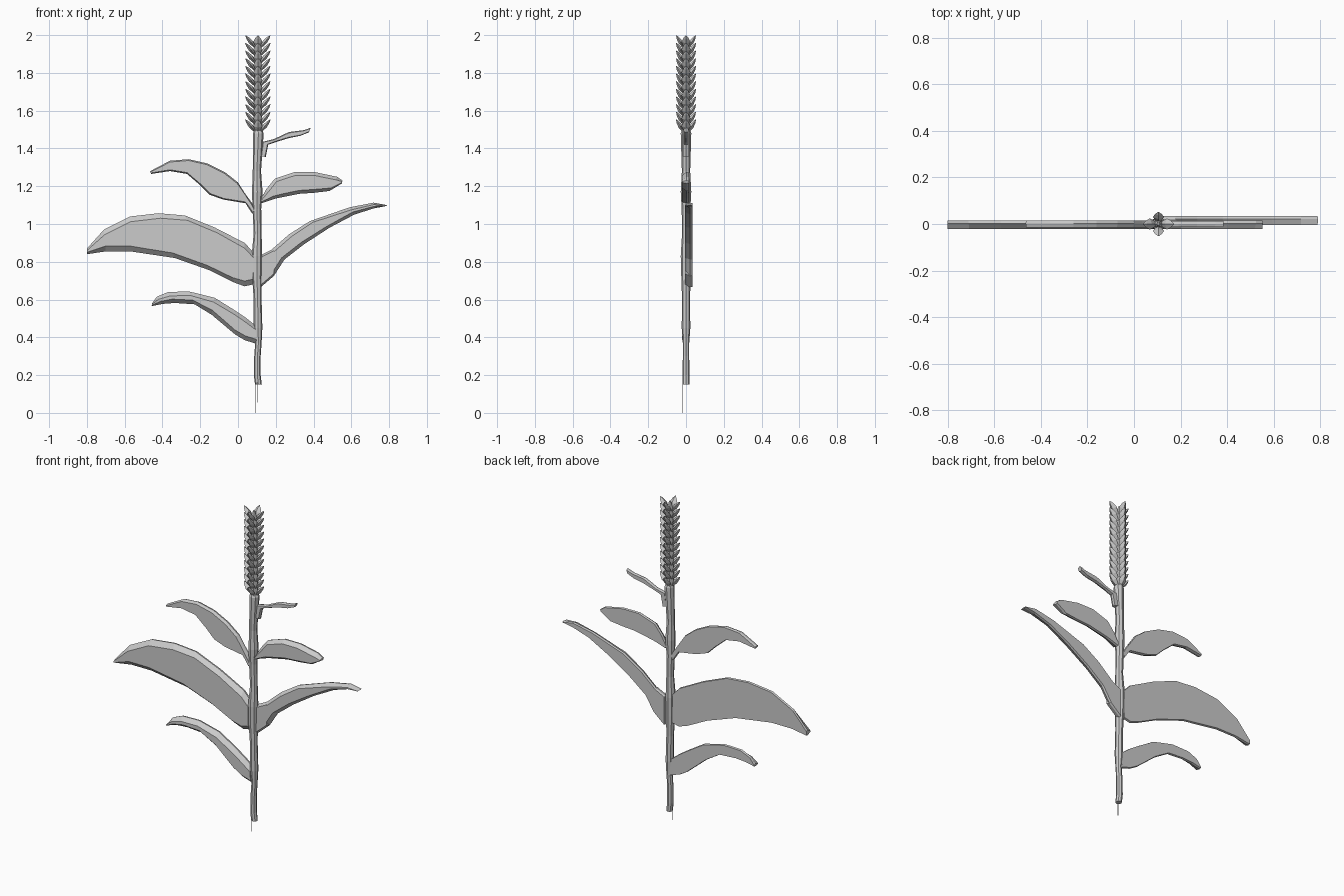
import bpy, bmesh, math
from mathutils import Vector, Matrix

CX = 0.105  # x of the stalk


def finish(bm, name):
    bmesh.ops.recalc_face_normals(bm, faces=bm.faces)
    me = bpy.data.meshes.new(name)
    bm.to_mesh(me)
    bm.free()
    ob = bpy.data.objects.new(name, me)
    bpy.context.collection.objects.link(ob)
    return ob


def loft(bm, rings):
    """Skin closed rings of equal point count and cap both ends."""
    loops = [[bm.verts.new(p) for p in r] for r in rings]
    n = len(loops[0])
    for a, b in zip(loops, loops[1:]):
        for i in range(n):
            bm.faces.new((a[i], a[(i + 1) % n], b[(i + 1) % n], b[i]))
    bm.faces.new(loops[0])
    bm.faces.new(loops[-1][::-1])


def leaf(name, top, bottom, y_back, y_front, bevel):
    """Flat slab leaf from paired upper and lower edges, bevelled to the front."""
    bm = bmesh.new()

    def ring(y, inset):
        up, low = [], []
        for t, b in zip(top, bottom):
            t, b = Vector((t[0], y, t[1])), Vector((b[0], y, b[1]))
            d = b - t
            d = d.normalized() * min(inset, d.length * 0.35)
            up.append(t + d)
            low.append(b - d)
        return up + low[::-1]

    loft(bm, [ring(y_back, 0.003), ring(y_back - 0.012, 0), ring(y_front, bevel)])
    return finish(bm, name)


def tube(bm, path, sides):
    """path: (x, y, z, radius)"""
    loft(bm, [[(x + r * math.cos(2 * math.pi * k / sides),
                y + r * math.sin(2 * math.pi * k / sides), z)
               for k in range(sides)] for x, y, z, r in path])


# Stalk, slightly knobbly
bm = bmesh.new()
tube(bm, [(0.108, 0, 0.15, 0.018), (0.102, 0, 0.20, 0.018), (0.103, 0, 0.30, 0.017),
          (0.108, 0, 0.37, 0.017), (0.106, 0, 0.45, 0.023), (0.104, 0, 0.60, 0.021),
          (0.100, 0, 0.72, 0.025), (0.100, 0, 0.83, 0.028), (0.104, 0, 0.95, 0.021),
          (0.100, 0, 1.08, 0.023), (0.102, 0, 1.17, 0.028), (0.100, 0, 1.28, 0.022),
          (0.104, 0, 1.38, 0.025), (0.108, 0, 1.48, 0.028), (CX, 0, 1.51, 0.018)], 8)
finish(bm, "stalk")

# Hair-thin roots
bm = bmesh.new()
for x in (0.094, 0.101):
    tube(bm, [(x, -0.017, 0, 0.0006), (x, -0.017, 0.16, 0.0015)], 3)
finish(bm, "roots")

# Leaves
leaf("leaf_left_large",
     [(-.80, .87), (-.71, .97), (-.57, 1.04), (-.42, 1.057), (-.28, 1.045), (-.12, .98), (.035, .90), (.082, .85)],
     [(-.80, .84), (-.70, .855), (-.57, .855), (-.335, .82), (-.15, .755), (-.02, .69), (.035, .67), (.08, .68)],
     0.015, -0.022, 0.028)
leaf("leaf_left_low",
     [(-.455, .58), (-.43, .615), (-.37, .64), (-.26, .643), (-.125, .61), (-.02, .545), (.04, .505), (.09, .465)],
     [(-.457, .565), (-.40, .577), (-.335, .582), (-.23, .575), (-.14, .52), (-.015, .415), (.035, .385), (.10, .365)],
     0.015, -0.022, 0.024)
leaf("leaf_left_high",
     [(-.465, 1.28), (-.36, 1.335), (-.26, 1.343), (-.16, 1.32), (-.07, 1.275), (0, 1.22), (.035, 1.165), (.075, 1.11), (.09, 1.08)],
     [(-.46, 1.265), (-.36, 1.28), (-.27, 1.265), (-.20, 1.205), (-.15, 1.155), (-.08, 1.13), (.04, 1.11), (.052, 1.09), (.075, 1.055)],
     0.015, -0.015, 0.007)
leaf("leaf_right_large",
     [(.79, 1.10), (.717, 1.113), (.59, 1.088), (.38, 1.015), (.27, .945), (.167, .855), (.12, .835)],
     [(.785, 1.095), (.72, 1.083), (.616, 1.05), (.484, .98), (.35, .893), (.246, .812), (.19, .725)],
     0.034, -0.005, 0.018)
leaf("leaf_right_large_base",
     [(.19, .87), (.12, .835)], [(.19, .725), (.12, .665)], 0.034, -0.005, 0.012)
leaf("leaf_right_high",
     [(.553, 1.23), (.525, 1.25), (.405, 1.275), (.30, 1.275), (.195, 1.24), (.15, 1.185), (.12, 1.13)],
     [(.55, 1.215), (.485, 1.175), (.40, 1.165), (.325, 1.16), (.25, 1.145), (.20, 1.135), (.125, 1.11)],
     0.015, -0.022, 0.018)
leaf("leaf_right_top",
     [(.385, 1.51), (.35, 1.497), (.27, 1.487), (.19, 1.45), (.13, 1.435), (.12, 1.36)],
     [(.375, 1.485), (.33, 1.467), (.27, 1.455), (.195, 1.432), (.16, 1.42), (.147, 1.355)],
     0.012, -0.012, 0.005)

# Core of the ear
bm = bmesh.new()
tube(bm, [(CX, 0, 1.49, 0.024), (CX, 0, 1.94, 0.018), (CX, 0, 1.985, 0.006)], 6)
finish(bm, "ear_core")

# Grains: pointed, faceted, in four columns up the ear
bm = bmesh.new()
for row in range(12):
    z = 1.483 + row * 0.0405
    for col in range(4):
        reach = 0.066 if col % 2 == 0 else 0.052
        rot = Matrix.Rotation(col * math.pi / 2, 3, 'Z')
        base, tip = Vector((0.008, 0, 0)), Vector((reach, 0, 0.07))
        side, nrm = Vector((0, 1, 0)), Vector((0.07, 0, -0.055)).normalized()
        pts = []
        for t, w, h in ((0, .008, .004), (.5, .024, .012), (.8, .014, .008), (1, .001, .001)):
            c = base.lerp(tip, t)
            pts.append([rot @ (c + o) + Vector((CX, 0, z))
                        for o in (side * w, nrm * h, -side * w, -nrm * h)])
        loft(bm, pts)
finish(bm, "ear_grains")
